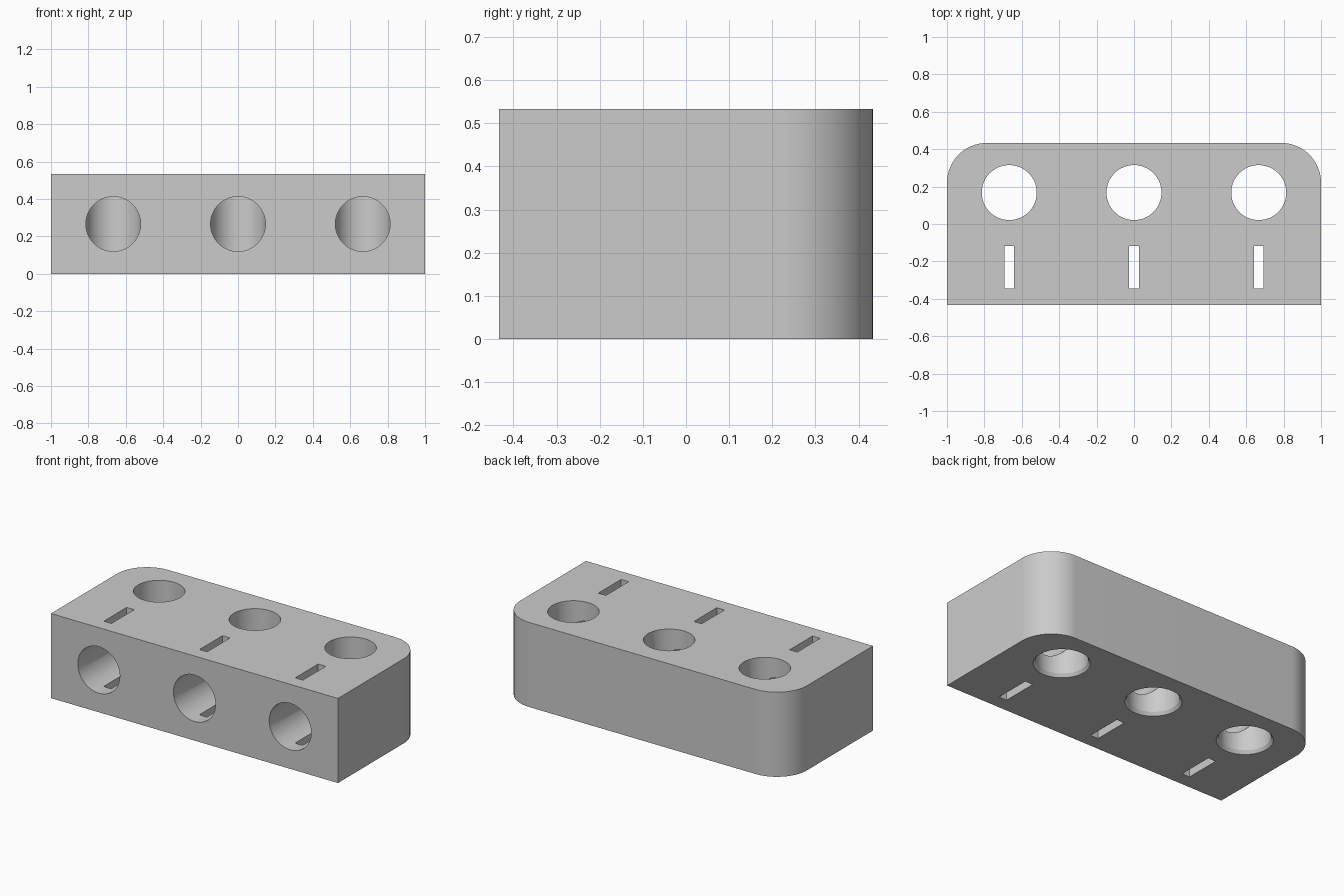
import bpy, bmesh, math

if "Cube" in bpy.data.objects:
    bpy.data.objects.remove(bpy.data.objects["Cube"])

W, D, H = 1.0, 0.433, 0.533      # half width, half depth, height
R_CORNER, R_HOLE = 0.213, 0.147
HOLE_Y, SLOT_Y, PITCH = 0.168, -0.231, 0.667
SEG = 64


def mesh_object(name, bm):
    bmesh.ops.recalc_face_normals(bm, faces=bm.faces)
    me = bpy.data.meshes.new(name)
    bm.to_mesh(me)
    bm.free()
    ob = bpy.data.objects.new(name, me)
    bpy.context.collection.objects.link(ob)
    return ob


def loft(name, rings):
    """Closed solid through a stack of equally long point rings."""
    bm = bmesh.new()
    loops = [[bm.verts.new(p) for p in ring] for ring in rings]
    n = len(loops[0])
    for a, b in zip(loops, loops[1:]):
        for i in range(n):
            j = (i + 1) % n
            bm.faces.new((a[i], a[j], b[j], b[i]))
    bm.faces.new(loops[0][::-1])
    bm.faces.new(loops[-1])
    return mesh_object(name, bm)


def circle(r):
    return [(r * math.cos(2 * math.pi * i / SEG), r * math.sin(2 * math.pi * i / SEG))
            for i in range(SEG)]


# Block body with two rounded back corners
outline = [(-W, -D), (W, -D)]
for sx, start in ((1, 0), (-1, 90)):
    for i in range(25):
        t = math.radians(start + 90 * i / 24)
        outline.append((sx * (W - R_CORNER) + R_CORNER * math.cos(t),
                        D - R_CORNER + R_CORNER * math.sin(t)))
block = loft("holder_block", [[(x, y, z) for x, y in outline] for z in (0, H)])

cutters = []
for cx in (-PITCH, 0, PITCH):
    # Vertical hole, flared at the underside
    cutters.append(loft("vertical_hole_cutter", [
        [(cx + x, HOLE_Y + y, z) for x, y in circle(r)]
        for r, z in ((0.173, -0.02), (R_HOLE, 0.02), (R_HOLE, H + 0.1))]))
    # Front hole running into the vertical hole
    cutters.append(loft("front_hole_cutter", [
        [(cx + x, y, H / 2 + z) for x, z in circle(R_HOLE - 0.0005)]
        for y in (-D - 0.1, HOLE_Y)]))
    # Narrow slot through the full height
    sx, sy = 0.0267, 0.1135
    cutters.append(loft("slot_cutter", [
        [(cx + a * sx, SLOT_Y + b * sy, z) for a, b in ((-1, -1), (1, -1), (1, 1), (-1, 1))]
        for z in (-0.1, H + 0.1)]))

# Cut all openings
bpy.context.view_layer.objects.active = block
block.select_set(True)
for c in cutters:
    mod = block.modifiers.new("cut", 'BOOLEAN')
    mod.operation = 'DIFFERENCE'
    mod.solver = 'EXACT'
    mod.object = c
    bpy.ops.object.modifier_apply(modifier=mod.name)
for c in cutters:
    bpy.data.objects.remove(c, do_unlink=True)

grey = bpy.data.materials.new("light grey")
grey.diffuse_color = (0.6, 0.6, 0.6, 1)
grey.use_nodes = True
grey.node_tree.nodes["Principled BSDF"].inputs["Base Color"].default_value = grey.diffuse_color
block.data.materials.clear()
block.data.materials.append(grey)
bpy.ops.object.shade_smooth_by_angle(angle=math.radians(25))
